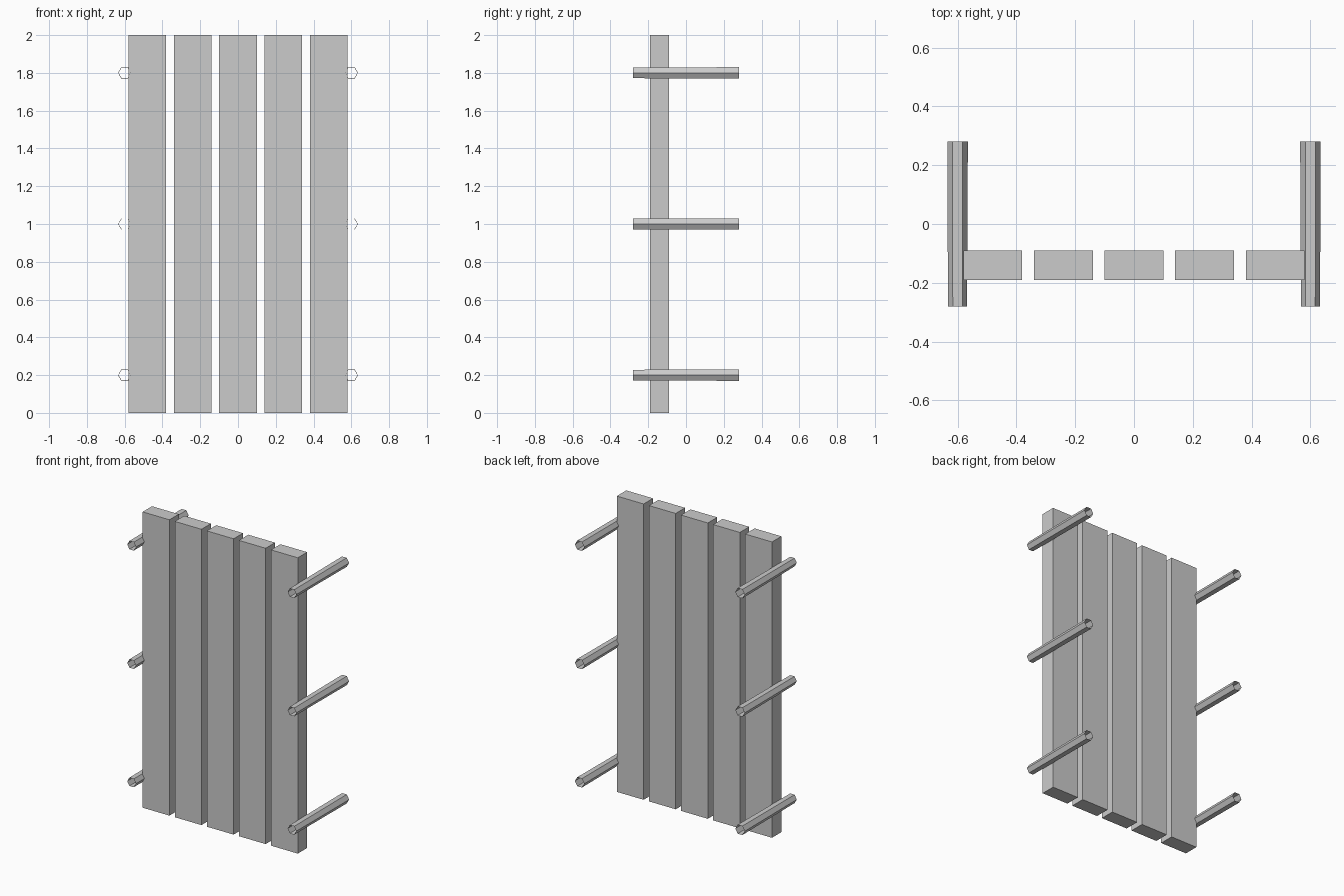
import bpy, bmesh
from math import cos, sin, pi

if "Cube" in bpy.data.objects:
    bpy.data.objects.remove(bpy.data.objects["Cube"])


def finish(bm, name):
    bmesh.ops.recalc_face_normals(bm, faces=bm.faces)
    mesh = bpy.data.meshes.new(name)
    bm.to_mesh(mesh)
    bm.free()
    obj = bpy.data.objects.new(name, mesh)
    bpy.context.collection.objects.link(obj)
    return obj


def plank(name, x):
    bm = bmesh.new()
    bmesh.ops.create_cube(bm, size=1)
    bmesh.ops.scale(bm, vec=(0.2, 0.1, 2.0), verts=bm.verts)
    bmesh.ops.translate(bm, vec=(x, -0.14, 1.0), verts=bm.verts)
    return finish(bm, name)


def rod(name, x, z):
    # Open-ended hexagonal tube along y, corners left and right, slight taper
    bm = bmesh.new()
    front, back = [
        [bm.verts.new((x + r * cos(i * pi / 3), y, z + r * sin(i * pi / 3)))
         for i in range(6)]
        for y, r in ((-0.28, 0.0325), (0.28, 0.035))]
    for i in range(6):
        j = (i + 1) % 6
        bm.faces.new((front[i], back[i], back[j], front[j]))
    return finish(bm, name)


# Five upright planks
for i in range(5):
    plank(f"plank_{i + 1}", (i - 2) * 0.24)

# Three rods on each side
for side, x in (("left", -0.6), ("right", 0.6)):
    for level, z in (("lower", 0.2), ("middle", 1.0), ("upper", 1.8)):
        rod(f"{side}_{level}_rod", x, z)
